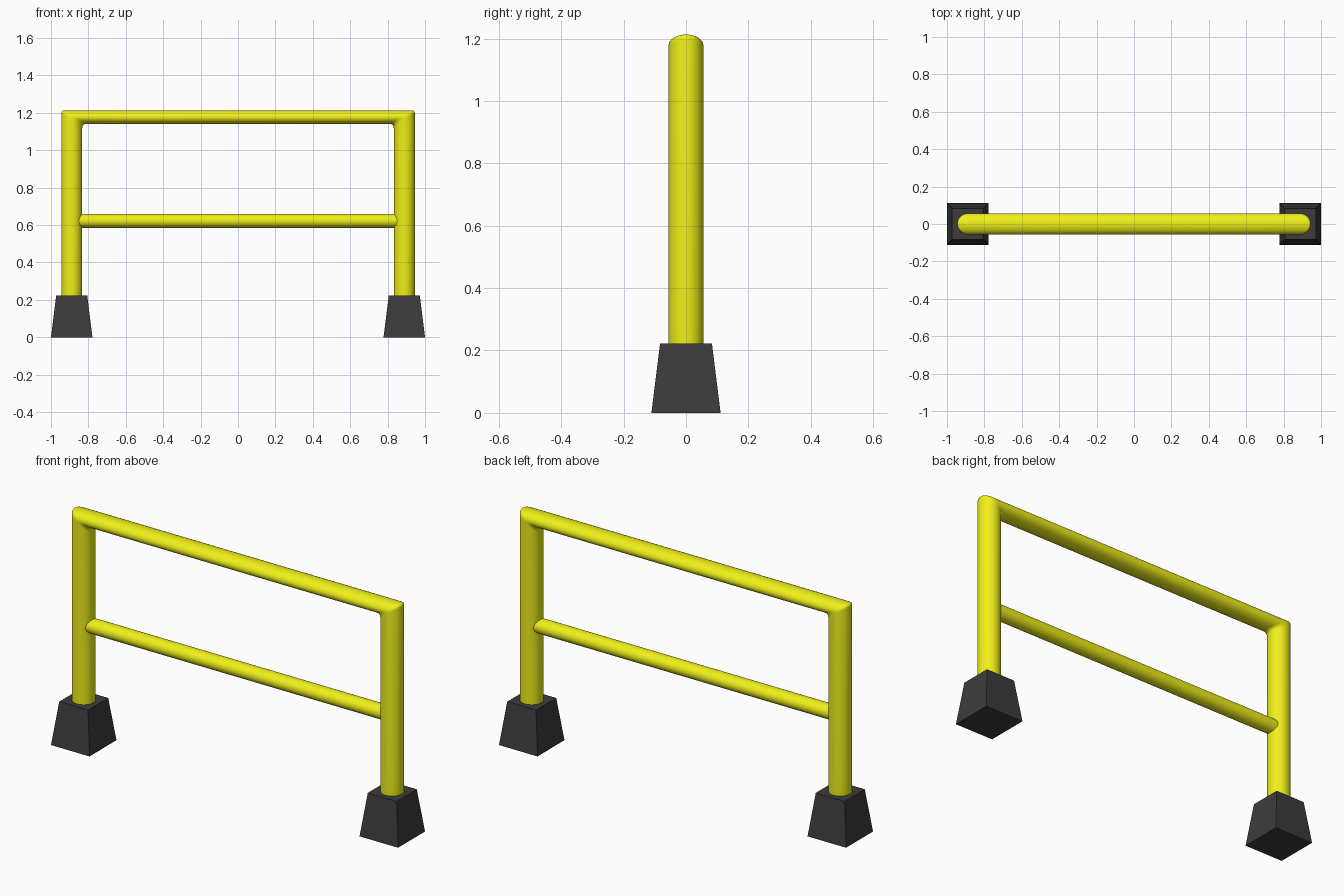
import bpy, bmesh
from math import cos, sin, pi, radians
from mathutils import Vector

if "Cube" in bpy.data.objects:
    bpy.data.objects.remove(bpy.data.objects["Cube"])

N = 32
POST_X, POST_R = 0.889, 0.056
RAIL_Z, RAIL_H = 1.177, 0.036


def material(name, rgb):
    m = bpy.data.materials.new(name)
    m.diffuse_color = (*rgb, 1)
    m.use_nodes = True
    m.node_tree.nodes["Principled BSDF"].inputs["Base Color"].default_value = m.diffuse_color
    return m


yellow = material("yellow_paint", (0.87, 0.87, 0.01))
dark = material("dark_rubber", (0.045, 0.045, 0.045))


def loft(name, rings, mat, smooth=True):
    """Skin a list of closed rings and cap both ends."""
    bm = bmesh.new()
    rows = [[bm.verts.new(p) for p in ring] for ring in rings]
    n = len(rows[0])
    for a, b in zip(rows, rows[1:]):
        for i in range(n):
            j = (i + 1) % n
            bm.faces.new((a[i], a[j], b[j], b[i]))
    bm.faces.new(rows[0])
    bm.faces.new(rows[-1])
    bmesh.ops.recalc_face_normals(bm, faces=bm.faces)
    me = bpy.data.meshes.new(name)
    bm.to_mesh(me)
    bm.free()
    me.materials.append(mat)
    ob = bpy.data.objects.new(name, me)
    bpy.context.collection.objects.link(ob)
    if smooth:
        bpy.ops.object.select_all(action='DESELECT')
        bpy.context.view_layer.objects.active = ob
        ob.select_set(True)
        bpy.ops.object.shade_smooth_by_angle(angle=radians(40))
    return ob


angles = [2 * pi * i / N for i in range(N)]


def corner(t, a):
    """Point on the slightly rounded mitre between right post and top rail."""
    p = Vector((POST_X + POST_R * cos(a), POST_R * sin(a), RAIL_Z + RAIL_H * cos(a)))
    r = 0.019 - 0.004 * cos(a)
    below, inward = p - Vector((0, 0, r)), p - Vector((r, 0, 0))
    return below * (1 - t) ** 2 + p * 2 * t * (1 - t) + inward * t ** 2


# Main frame: two posts joined by the flattened top rail
half = [[(POST_X + POST_R * cos(a), POST_R * sin(a), 0.2) for a in angles]]
half += [[corner(k / 4, a) for a in angles] for k in range(5)]
other = [[(-x, y, z) for x, y, z in ring] for ring in reversed(half)]
loft("main_frame", half + other, yellow)

# Lower cross rail, ends buried in the posts
loft("lower_rail",
     [[(x, 0.041 * cos(a), 0.622 + 0.037 * sin(a)) for a in angles] for x in (-0.87, 0.87)],
     yellow)

# Tapered feet
for side, s in (("left", -1), ("right", 1)):
    loft(side + "_foot",
         [[(s * POST_X + u * h, v * h, z) for u, v in ((-1, -1), (1, -1), (1, 1), (-1, 1))]
          for h, z in ((0.111, 0), (0.083, 0.223))],
         dark, smooth=False)
